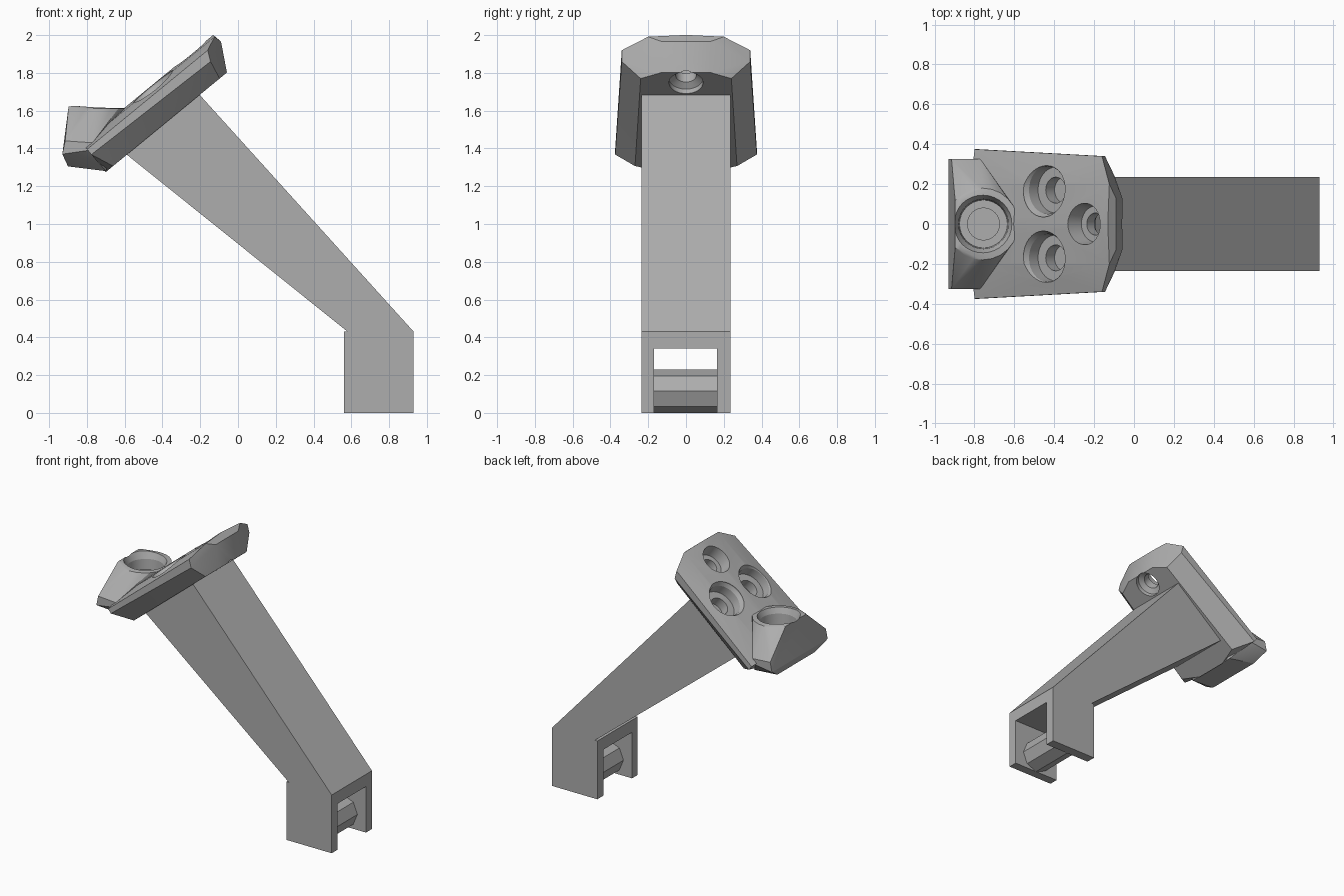
import bpy, bmesh
from math import cos, sin, pi, radians
from mathutils import Vector, Matrix

cube = bpy.data.objects.get("Cube")
if cube:
    bpy.data.objects.remove(cube, do_unlink=True)

grey = bpy.data.materials.new("plain grey")
grey.use_nodes = True
GREY = (0.42, 0.42, 0.42, 1)
grey.diffuse_color = GREY
grey.node_tree.nodes["Principled BSDF"].inputs["Base Color"].default_value = GREY


def make(name, bm):
    bmesh.ops.recalc_face_normals(bm, faces=bm.faces)
    mesh = bpy.data.meshes.new(name)
    bm.to_mesh(mesh)
    bm.free()
    mesh.materials.append(grey)
    ob = bpy.data.objects.new(name, mesh)
    bpy.context.collection.objects.link(ob)
    return ob


def prism(name, points, offset):
    """Extrude a closed outline along an offset vector."""
    bm = bmesh.new()
    face = bm.faces.new([bm.verts.new(p) for p in points])
    ext = bmesh.ops.extrude_face_region(bm, geom=[face])
    moved = [g for g in ext["geom"] if isinstance(g, bmesh.types.BMVert)]
    bmesh.ops.translate(bm, verts=moved, vec=offset)
    return make(name, bm)


def hull(name, points):
    """Convex solid around points that are mirrored across y."""
    bm = bmesh.new()
    for p in points:
        bm.verts.new(p)
        if abs(p[1]) > 0.001:
            bm.verts.new((p[0], -p[1], p[2]))
    res = bmesh.ops.convex_hull(bm, input=bm.verts)
    loose = {g for key in ("geom_interior", "geom_unused") for g in res[key]
             if isinstance(g, bmesh.types.BMVert)}
    bmesh.ops.delete(bm, geom=list(loose), context="VERTS")
    bmesh.ops.dissolve_limit(bm, angle_limit=radians(1), verts=bm.verts, edges=bm.edges)
    return make(name, bm)


def lathe(bm, profile, matrix, sides=32):
    """Solid of revolution from (radius, height) pairs."""
    rings = [[bm.verts.new(matrix @ Vector((r * cos(2 * pi * i / sides),
                                            r * sin(2 * pi * i / sides), h)))
              for i in range(sides)] for r, h in profile]
    for a, b in zip(rings, rings[1:]):
        for i in range(sides):
            j = (i + 1) % sides
            bm.faces.new((a[i], a[j], b[j], b[i]))
    bm.faces.new(rings[0][::-1])
    bm.faces.new(rings[-1])


# Tilted frame of the head plate: along the slope, across, and out of it
tilt = Matrix.Translation((-0.70, 0, 1.275)) @ Matrix.Rotation(radians(-39.4), 4, "Y")

# Clevis base: an upside-down U with a pin across it
clevis = [(-.235, 0), (-.17, 0), (-.17, .34), (.165, .34),
          (.165, 0), (.235, 0), (.235, .43), (-.235, .43)]
prism("clevis_base", [(.56, y, z) for y, z in clevis], (.37, 0, 0))

bm = bmesh.new()
lathe(bm, [(.115, -.2), (.115, .2)],
      Matrix.Translation((.745, 0, .115)) @ Matrix.Rotation(pi / 2, 4, "X"), sides=8)
make("clevis_pin", bm)

# Tapered arm
arm = [(.93, .43), (.58, .43), (-.595, 1.372), (-.213, 1.695)]
prism("arm", [(x, -.235, z) for x, z in arm], (0, .47, 0))

# Crowned head plate with chamfered sides
plate_points = [
    (0, .375, .12), (0, .375, .156), (0, .2, .19), (0, 0, .2), (.05, .27, 0), (0, .12, 0),
    (.826, .34, .156), (.8, .34, .10), (.78, .24, 0), (.83, .13, 0),
    (.91, .13, .147), (.9, .2, .188), (.9, 0, .2)]
plate = hull("head_plate", [tilt @ Vector(p) for p in plate_points])

# Raised socket at the low end of the plate
socket_points = [
    (-.90, .22, 1.305), (-.70, .2, 1.28), (-.93, .325, 1.37), (-.79, .325, 1.39),
    (-.915, .325, 1.44), (-.77, .325, 1.43), (-.897, .12, 1.622), (-.87, .13, 1.625)]
socket_points += [(-.76 + .18 * cos(a * pi / 12), .18 * sin(a * pi / 12), 1.612)
                  for a in range(9)]
socket = hull("socket", socket_points)

# Stepped bores, cut from the plate and the socket
bm = bmesh.new()
lathe(bm, [(.08, 1.40), (.08, 1.50), (.12, 1.50), (.125, 1.575), (.148, 1.625), (.148, 1.75)],
      Matrix.Translation((-.755, 0, 0)))
for y in (-.17, .17):
    lathe(bm, [(.065, .03), (.065, .10), (.115, .10), (.12, .165), (.135, .19), (.135, .3)],
          tilt @ Matrix.Translation((.48, y, 0)))
lathe(bm, [(.09, -.1), (.09, .03), (.055, .05), (.055, .11), (.09, .11), (.105, .2), (.105, .3)],
      tilt @ Matrix.Translation((.745, 0, 0)))
cutter = make("bore_cutter", bm)

for ob in (plate, socket):
    cut = ob.modifiers.new("bores", "BOOLEAN")
    cut.operation = "DIFFERENCE"
    cut.solver = "EXACT"
    cut.object = cutter
    bpy.ops.object.select_all(action="DESELECT")
    ob.select_set(True)
    bpy.context.view_layer.objects.active = ob
    bpy.ops.object.modifier_apply(modifier=cut.name)
    bpy.ops.object.shade_smooth_by_angle(angle=radians(20))
bpy.data.objects.remove(cutter, do_unlink=True)
